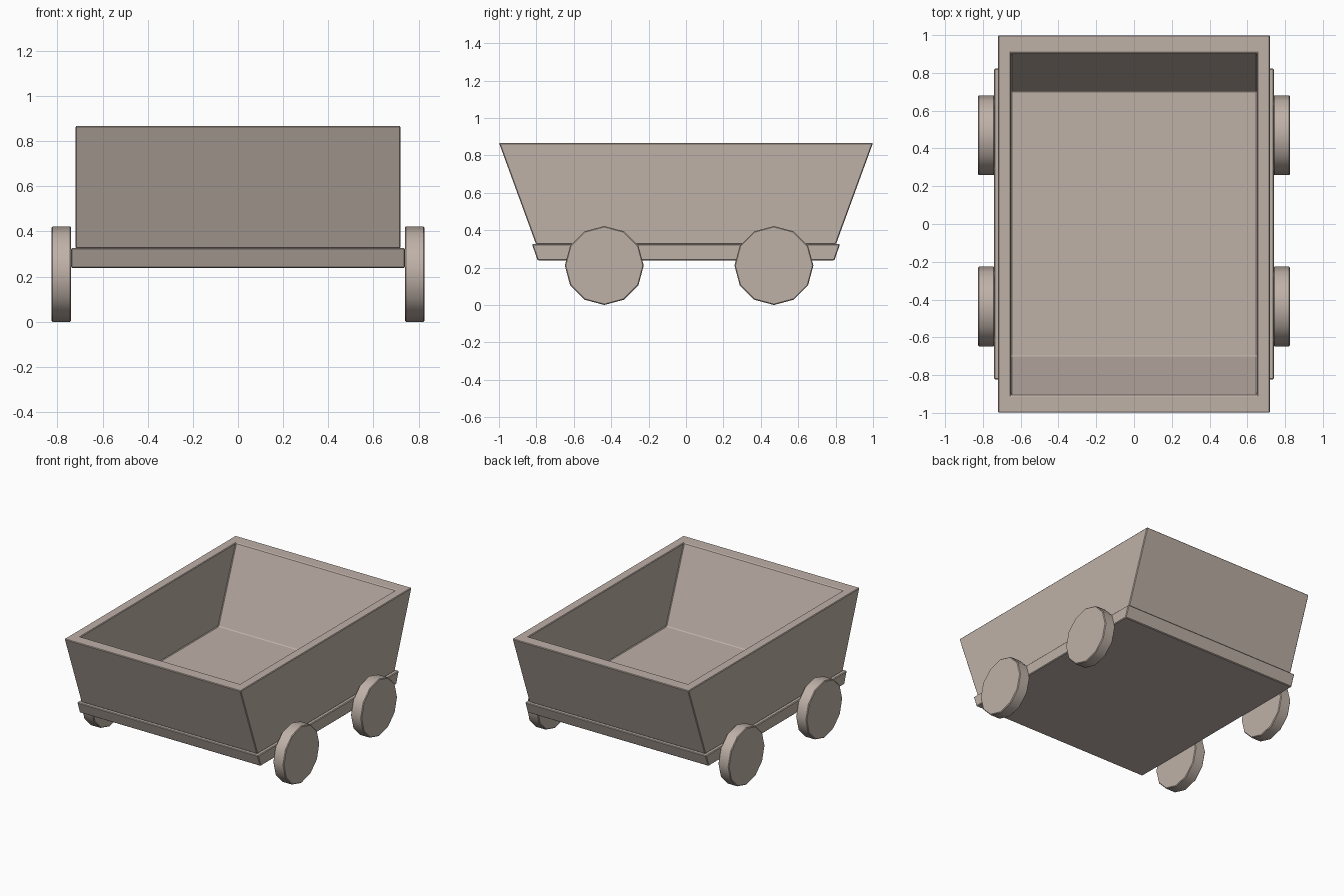
import bpy, bmesh, math
from mathutils import Matrix

if "Cube" in bpy.data.objects:
    bpy.data.objects.remove(bpy.data.objects["Cube"])

# Warm grey-brown wood
wood = bpy.data.materials.new("weathered_wood")
wood.diffuse_color = (0.52, 0.44, 0.39, 1)
wood.use_nodes = True
wood.node_tree.nodes["Principled BSDF"].inputs["Base Color"].default_value = wood.diffuse_color


def add_object(name, bm):
    bmesh.ops.recalc_face_normals(bm, faces=bm.faces)
    mesh = bpy.data.meshes.new(name)
    bm.to_mesh(mesh)
    bm.free()
    mesh.materials.append(wood)
    ob = bpy.data.objects.new(name, mesh)
    bpy.context.collection.objects.link(ob)
    # slightly eased edges
    bevel = ob.modifiers.new("eased_edges", 'BEVEL')
    bevel.width = 0.005
    bevel.segments = 1
    bevel.limit_method = 'ANGLE'
    bevel.angle_limit = math.radians(40)
    return ob


def ring(bm, x, y, z):
    return [bm.verts.new((sx * x, sy * y, z))
            for sx, sy in ((-1, -1), (1, -1), (1, 1), (-1, 1))]


def flared_solid(name, sections):
    """Skin a chain of rectangles (half x, half y, z), capped at both ends."""
    bm = bmesh.new()
    rings = [ring(bm, *s) for s in sections]
    for a, b in zip(rings, rings[1:]):
        for i in range(4):
            j = (i + 1) % 4
            bm.faces.new((a[i], a[j], b[j], b[i]))
    bm.faces.new(rings[0])
    bm.faces.new(rings[-1])
    return add_object(name, bm)


# Open tub: outside going up, across the rim, then down to the inner floor
flared_solid("cart_tub", [(0.72, 0.802, 0.325), (0.72, 1.0, 0.867),
                          (0.652, 0.908, 0.867), (0.652, 0.70, 0.328)])

# Base tray under the tub
flared_solid("base_tray", [(0.74, 0.793, 0.238), (0.74, 0.824, 0.326)])

# Four twelve-sided wheels
R, WIDTH = 0.211, 0.087
for end, y in (("front", -0.437), ("back", 0.47)):
    for side, sx in (("left", -1), ("right", 1)):
        bm = bmesh.new()
        bmesh.ops.create_cone(bm, cap_ends=True, segments=12, radius1=R,
                              radius2=R, depth=WIDTH)
        # axis along x, with a corner pointing straight up
        bm.transform(Matrix.Translation((sx * 0.7825, y, R))
                     @ Matrix.Rotation(math.pi / 2, 4, 'Y'))
        wheel = add_object(f"{end}_{side}_wheel", bm)
        bpy.context.view_layer.objects.active = wheel
        wheel.select_set(True)
        bpy.ops.object.shade_smooth_by_angle(angle=math.radians(40))
        wheel.select_set(False)
